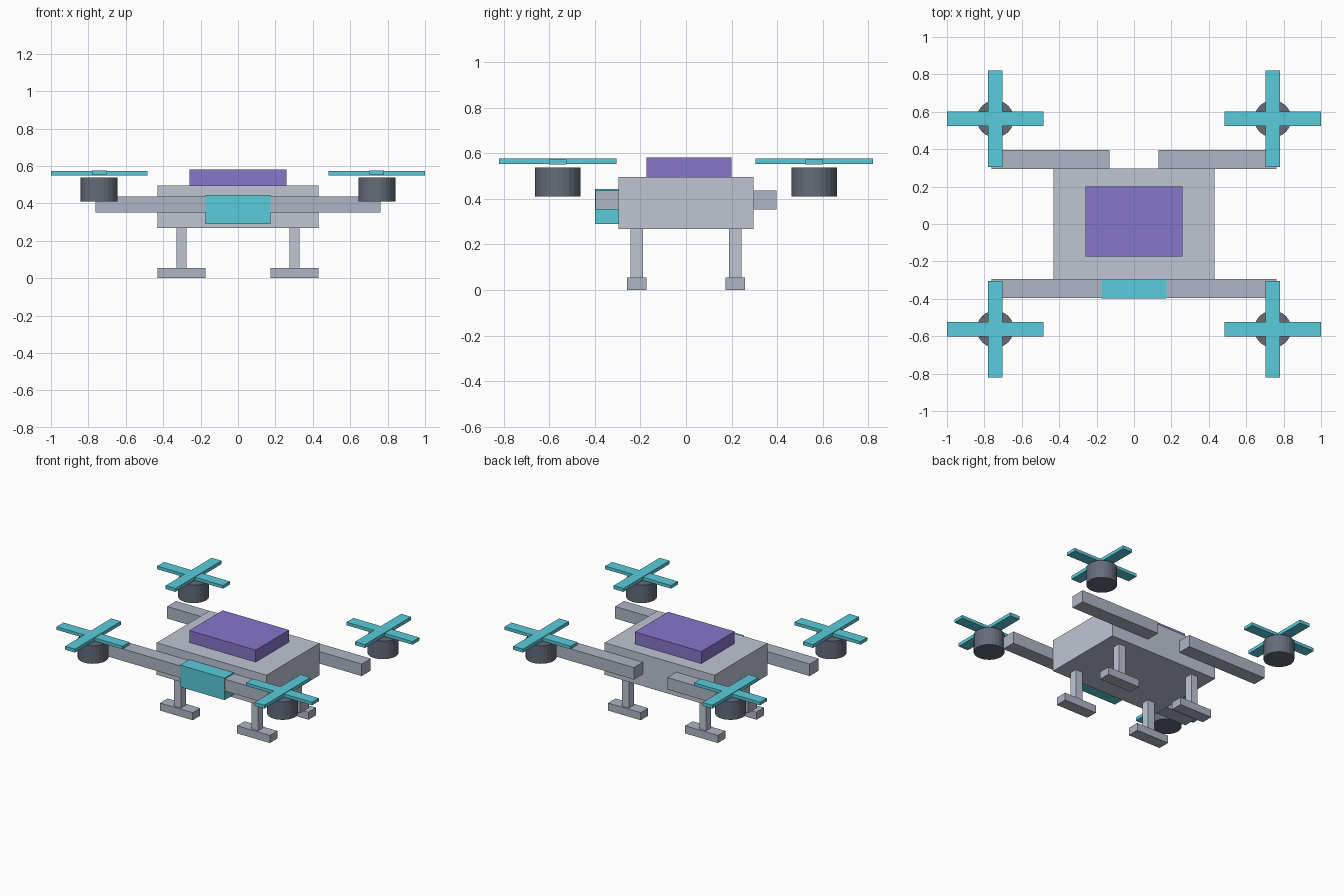
import bpy, bmesh
from mathutils import Matrix

if "Cube" in bpy.data.objects:
    bpy.data.objects.remove(bpy.data.objects["Cube"])


def material(name, rgb):
    m = bpy.data.materials.new(name)
    m.diffuse_color = (*rgb, 1)
    m.use_nodes = True
    m.node_tree.nodes["Principled BSDF"].inputs["Base Color"].default_value = m.diffuse_color
    return m


BODY = material("pale_grey", (0.52, 0.56, 0.65))
ARM = material("mid_grey", (0.42, 0.46, 0.55))
DARK = material("dark_grey", (0.13, 0.15, 0.19))
CYAN = material("cyan", (0.10, 0.60, 0.70))
PURPLE = material("purple", (0.24, 0.18, 0.60))


def finish(name, bm, mat):
    mesh = bpy.data.meshes.new(name)
    bm.to_mesh(mesh)
    bm.free()
    mesh.materials.append(mat)
    obj = bpy.data.objects.new(name, mesh)
    bpy.context.collection.objects.link(obj)
    return obj


def box(name, x, y, z, mat):
    """Box from (min, max) ranges on each axis."""
    bm = bmesh.new()
    bmesh.ops.create_cube(bm, size=1)
    ranges = (x, y, z)
    bmesh.ops.scale(bm, vec=[b - a for a, b in ranges], verts=bm.verts)
    bmesh.ops.translate(bm, vec=[(a + b) / 2 for a, b in ranges], verts=bm.verts)
    return finish(name, bm, mat)


def around(c, half):
    return (c - half, c + half)


def span(a, b):
    return (min(a, b), max(a, b))


def cylinder(name, x, y, z, radius, mat):
    bm = bmesh.new()
    bmesh.ops.create_cone(bm, cap_ends=True, segments=24, radius1=radius,
                          radius2=radius, depth=z[1] - z[0],
                          matrix=Matrix.Translation((x, y, sum(z) / 2)))
    return finish(name, bm, mat)


# Hull, top pack and front sensor
box("body", (-0.43, 0.43), (-0.296, 0.296), (0.268, 0.495), BODY)
box("battery_pack", (-0.26, 0.26), (-0.173, 0.2), (0.49, 0.58), PURPLE)
box("front_sensor", (-0.174, 0.174), (-0.398, -0.294), (0.289, 0.444), CYAN)

for sy, end in ((-1, "front"), (1, "back")):
    for sx, side in ((-1, "left"), (1, "right")):
        tag = f"{end}_{side}"
        # Arm along the end of the body
        box(f"{tag}_arm", span(sx * 0.131, sx * 0.762), span(sy * 0.295, sy * 0.396),
            (0.352, 0.437), ARM)
        # Motor with crossed rotor blades floating just above it
        mx, my = sx * 0.742, sy * 0.562
        cylinder(f"{tag}_motor", mx, my, (0.41, 0.537), 0.099, DARK)
        box(f"{tag}_blade_across", around(mx, 0.258), around(my, 0.0385),
            (0.55, 0.572), CYAN)
        box(f"{tag}_blade_along", around(mx, 0.0385), around(my, 0.258),
            (0.552, 0.576), CYAN)
        # Landing leg and foot
        lx, ly = sx * 0.302, sy * 0.216
        box(f"{tag}_leg", around(lx, 0.027), around(ly, 0.028), (0.05, 0.272), BODY)
        box(f"{tag}_foot", around(lx, 0.128), around(ly, 0.042), (0, 0.054), ARM)
